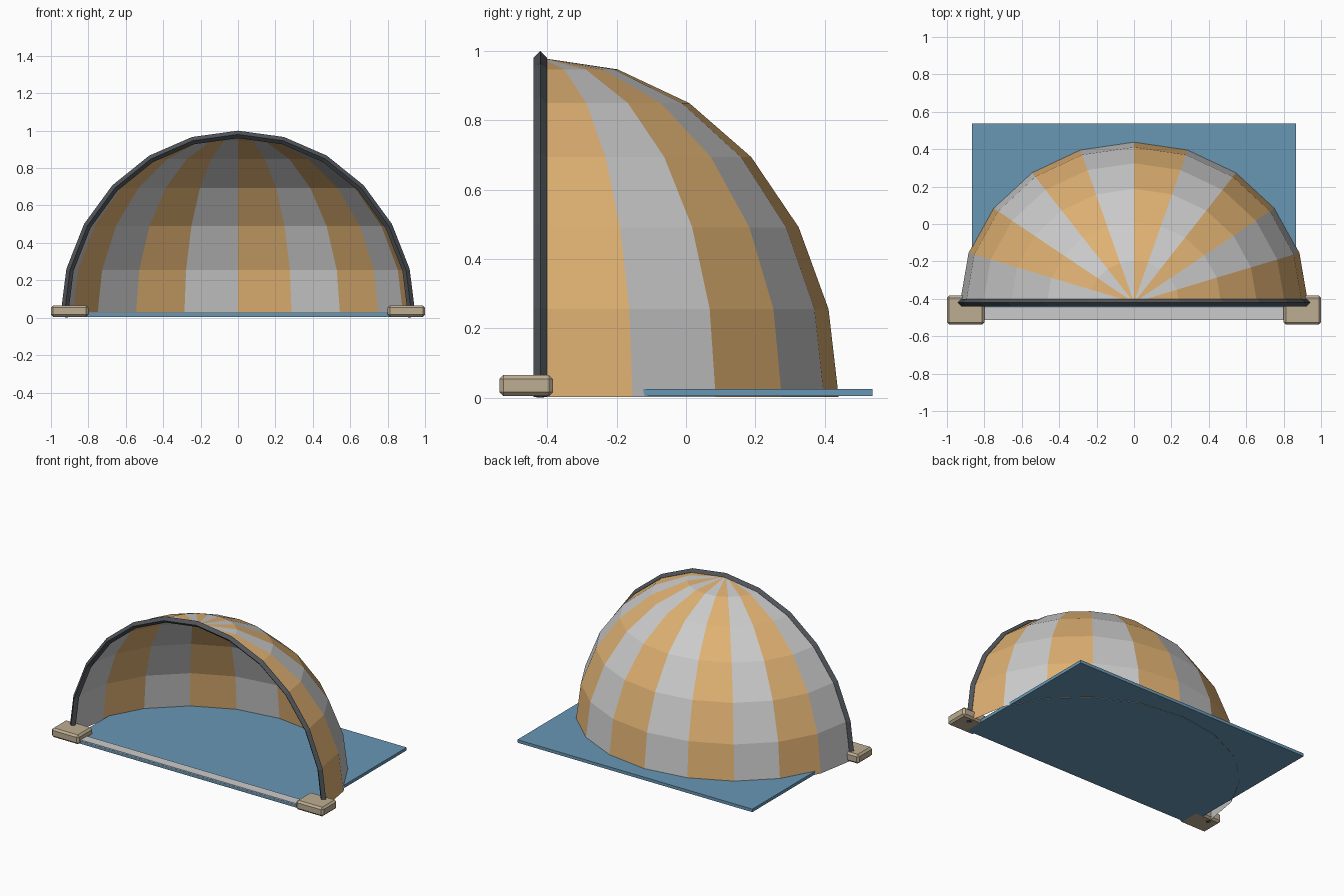
import bpy, bmesh
from math import sin, cos, pi

if "Cube" in bpy.data.objects:
    bpy.data.objects.remove(bpy.data.objects["Cube"])

Y0, Z0 = -0.42, 0.003          # centre of the dome base
RX, RY, RZ = 0.93, 0.86, 0.977  # dome radii


def material(name, rgb):
    m = bpy.data.materials.new(name)
    m.diffuse_color = (*rgb, 1)
    m.use_nodes = True
    m.node_tree.nodes["Principled BSDF"].inputs["Base Color"].default_value = m.diffuse_color
    return m


CANVAS = material("tan_canvas", (0.74, 0.44, 0.17))
FRAME = material("dark_frame", (0.08, 0.09, 0.10))
FLOOR = material("blue_floor", (0.14, 0.31, 0.46))
STONE = material("stone", (0.51, 0.42, 0.29))
GREY = material("grey_canvas", (0.8, 0.8, 0.8))


def finish(name, bm, mats=()):
    me = bpy.data.meshes.new(name)
    bm.to_mesh(me)
    bm.free()
    for m in mats:
        me.materials.append(m)
    ob = bpy.data.objects.new(name, me)
    bpy.context.collection.objects.link(ob)
    return ob


def box(name, lo, hi, mats=(), bevel=0):
    bm = bmesh.new()
    bmesh.ops.create_cube(bm, size=1)
    for v in bm.verts:
        v.co = [l + (c + 0.5) * (h - l) for c, l, h in zip(v.co, lo, hi)]
    if bevel:
        bmesh.ops.bevel(bm, geom=bm.edges[:], offset=bevel, segments=1, affect='EDGES')
    return finish(name, bm, mats)


# striped canopy: quarter ellipsoid, 10 gores by 6 rings
bm = bmesh.new()
apex = bm.verts.new((0, Y0, Z0 + RZ))
rings = []
for i in range(1, 7):
    p = i * pi / 12
    rings.append([bm.verts.new((RX * sin(p) * cos(k * pi / 10),
                                Y0 + RY * sin(p) * sin(k * pi / 10),
                                Z0 + RZ * cos(p))) for k in range(11)])
for k in range(10):
    faces = [bm.faces.new((apex, rings[0][k], rings[0][k + 1]))]
    for a, b in zip(rings, rings[1:]):
        faces.append(bm.faces.new((a[k], b[k], b[k + 1], a[k + 1])))
    for f in faces:
        f.material_index = k % 2
finish("striped_canopy", bm, [CANVAS, GREY])

# front arch: diamond tube swept over 12 segments
bm = bmesh.new()
R = 0.02
loops = []
for i in range(13):
    t = i * pi / 12
    x, z = RX * cos(t), Z0 + RZ * sin(t)
    tn = min(max(t, pi / 24), pi - pi / 24)   # ends square to the last segment
    nx, nz = R * cos(tn), R * sin(tn)
    loops.append([bm.verts.new(c) for c in ((x + nx, Y0, z + nz), (x, Y0 + R, z),
                                            (x - nx, Y0, z - nz), (x, Y0 - R, z))])
for a, b in zip(loops, loops[1:]):
    for j in range(4):
        n = (j + 1) % 4
        bm.faces.new((a[j], a[n], b[n], b[j]))
bm.faces.new(loops[0])
bm.faces.new(loops[-1])
bmesh.ops.recalc_face_normals(bm, faces=bm.faces[:])
finish("front_arch", bm, [FRAME])

# floor and front sill strip
box("floor_panel", (-0.865, -0.513, 0.005), (0.865, 0.538, 0.025), [FLOOR])
box("front_sill", (-0.81, -0.512, 0.022), (0.81, -0.446, 0.031))

# chamfered foot blocks under the arch ends
for side, x in (("right", 0.9), ("left", -0.9)):
    box(side + "_foot_block", (x - 0.1, -0.538, 0.005), (x + 0.1, -0.383, 0.066), [STONE], 0.012)
